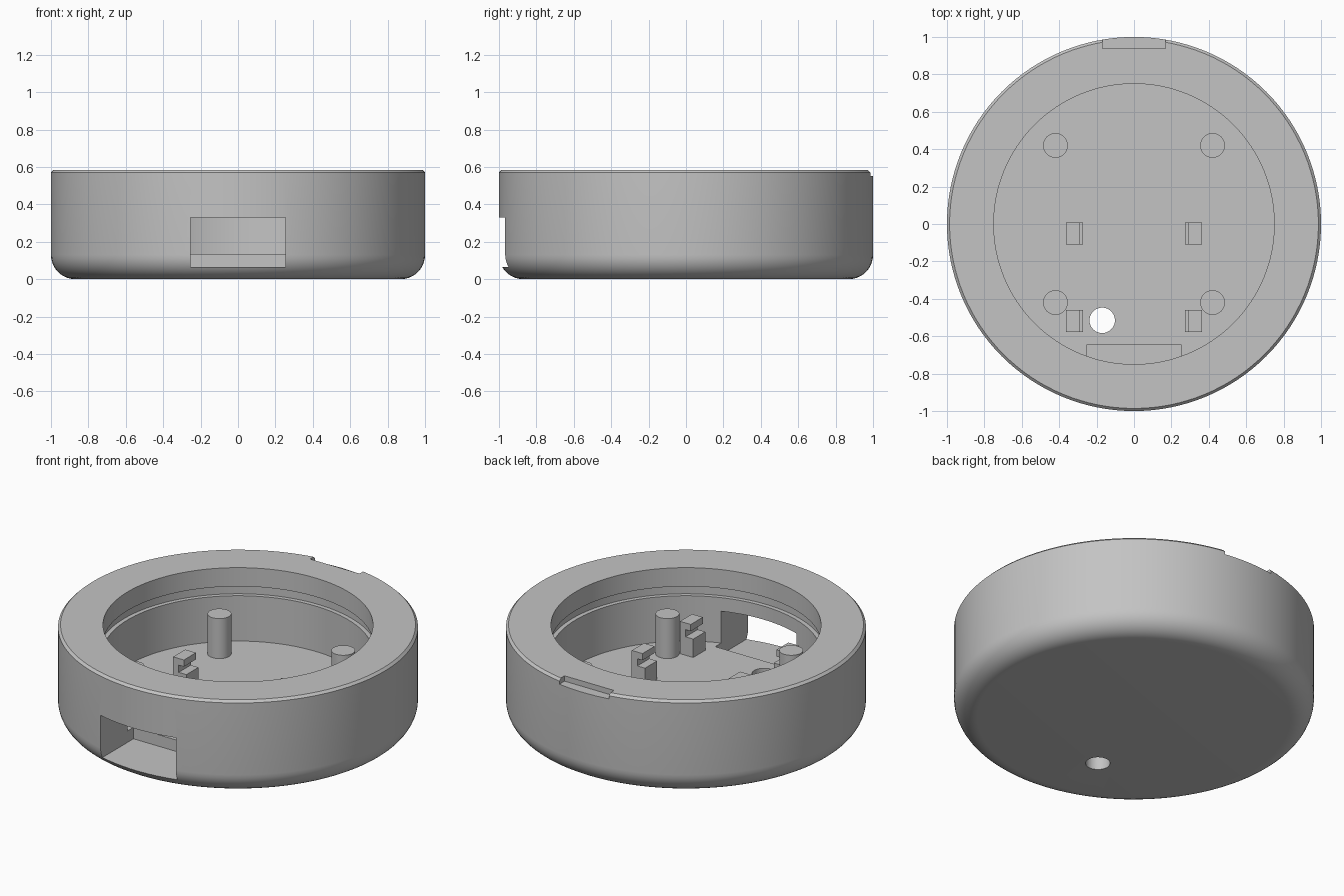
import bpy
import bmesh
from math import sin, cos, pi, radians
from mathutils import Matrix, Vector

old = bpy.data.objects.get("Cube")
if old:
    bpy.data.objects.remove(old, do_unlink=True)

SEGMENTS = 128
FLOOR, HEIGHT, BORE = 0.135, 0.585, 0.75

grey = bpy.data.materials.new("light_grey")
grey.use_nodes = True
colour = (0.55, 0.55, 0.55, 1)
grey.diffuse_color = colour
grey.node_tree.nodes["Principled BSDF"].inputs["Base Color"].default_value = colour


def make_object(name, bm):
    bmesh.ops.recalc_face_normals(bm, faces=bm.faces)
    mesh = bpy.data.meshes.new(name)
    bm.to_mesh(mesh)
    bm.free()
    mesh.materials.append(grey)
    obj = bpy.data.objects.new(name, mesh)
    bpy.context.collection.objects.link(obj)
    return obj


def activate(obj):
    bpy.ops.object.select_all(action='DESELECT')
    obj.select_set(True)
    bpy.context.view_layer.objects.active = obj


def smooth(obj):
    activate(obj)
    bpy.ops.object.shade_smooth_by_angle(angle=radians(30))


def lathe(name, profile):
    bm = bmesh.new()
    verts = [bm.verts.new((r, 0, z)) for r, z in profile]
    edges = [bm.edges.new(pair) for pair in zip(verts, verts[1:])]
    bmesh.ops.spin(bm, geom=verts + edges, cent=(0, 0, 0), axis=(0, 0, 1),
                   angle=2 * pi, steps=SEGMENTS)
    bmesh.ops.remove_doubles(bm, verts=bm.verts, dist=0.0001)
    return make_object(name, bm)


def box(name, low, high):
    low, high = Vector(low), Vector(high)
    bm = bmesh.new()
    bmesh.ops.create_cube(bm, size=1, matrix=Matrix.Translation((low + high) / 2)
                          @ Matrix.Diagonal((*(high - low), 1)))
    return make_object(name, bm)


def cylinder(name, x, y, radius, bottom, top):
    bm = bmesh.new()
    bmesh.ops.create_cone(bm, cap_ends=True, segments=48, radius1=radius, radius2=radius,
                          depth=top - bottom,
                          matrix=Matrix.Translation((x, y, (bottom + top) / 2)))
    return make_object(name, bm)


def cut(obj, cutter):
    cutter.hide_render = True
    mod = obj.modifiers.new("cut", 'BOOLEAN')
    mod.operation, mod.solver, mod.object = 'DIFFERENCE', 'EXACT', cutter
    activate(obj)
    bpy.ops.object.modifier_apply(modifier=mod.name)
    bpy.data.objects.remove(cutter, do_unlink=True)


# Round housing: rounded base, chamfered rim and a snap groove in the bore
fillet, chamfer = 0.13, 0.014
profile = [(0, 0)]
for i in range(11):
    a = i / 10 * pi / 2
    profile.append((1 - fillet + fillet * sin(a), fillet - fillet * cos(a)))
profile += [(1, HEIGHT - chamfer), (1 - chamfer, HEIGHT), (BORE, HEIGHT),
            (BORE, 0.47), (BORE + 0.026, 0.47), (BORE + 0.026, 0.413),
            (BORE, 0.413), (BORE, FLOOR), (0, FLOOR)]
housing = lathe("housing", profile)

# Front port, rear rim notch and floor hole
cut(housing, box("port_cutter", (-0.255, -1.1, 0.065), (0.255, -0.648, 0.33)))
cut(housing, box("notch_cutter", (-0.168, 0.937, 0.552), (0.168, 1.1, 0.7)))
cut(housing, cylinder("hole_cutter", -0.17, -0.515, 0.068, -0.1, 0.3))
smooth(housing)

# Four support posts
for x in (-0.42, 0.42):
    for y in (-0.42, 0.42):
        side = "left" if x > 0 else "right"
        end = "back" if y > 0 else "front"
        smooth(cylinder(f"{end}_{side}_post", x, y, 0.066, FLOOR - 0.01, 0.38))

# Four notched board clips, opening towards the middle
clip = [(0.363, FLOOR - 0.01), (0.363, 0.333), (0.29, 0.333), (0.29, 0.292),
        (0.325, 0.292), (0.325, 0.248), (0.273, 0.248), (0.273, FLOOR - 0.01)]
for sign, side in ((1, "left"), (-1, "right")):
    for y, end in ((-0.11, "middle"), (-0.577, "front")):
        bm = bmesh.new()
        face = bm.faces.new([bm.verts.new((sign * x, y, z)) for x, z in clip])
        swept = bmesh.ops.extrude_face_region(bm, geom=[face], use_keep_orig=True)["geom"]
        bmesh.ops.translate(bm, vec=(0, 0.117, 0),
                            verts=[v for v in swept if isinstance(v, bmesh.types.BMVert)])
        make_object(f"{end}_{side}_clip", bm)
